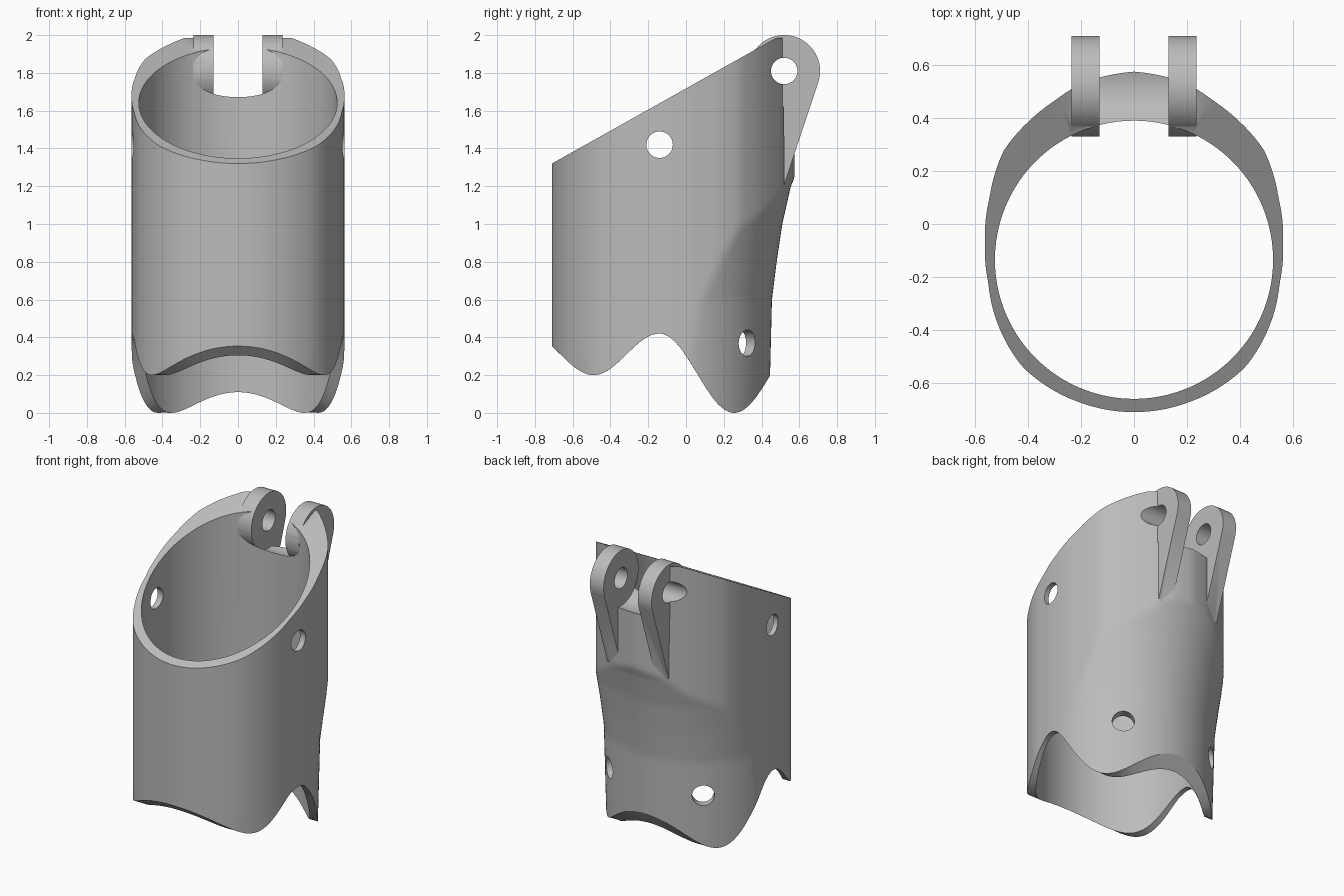
import bpy, bmesh, math
from mathutils import Matrix, Vector

if "Cube" in bpy.data.objects:
    bpy.data.objects.remove(bpy.data.objects["Cube"])

grey = bpy.data.materials.new("plain_grey")
grey.use_nodes = True
colour = (0.5, 0.5, 0.5, 1)
grey.diffuse_color = colour
grey.node_tree.nodes["Principled BSDF"].inputs["Base Color"].default_value = colour

BORE_Y, BORE_R = -0.135, 0.525
PIN_Y, PIN_Z, LUG_R, HOLE_R = 0.52, 1.81, 0.19, 0.07


def make_object(name, bm):
    bmesh.ops.recalc_face_normals(bm, faces=bm.faces)
    mesh = bpy.data.meshes.new(name)
    bm.to_mesh(mesh)
    bm.free()
    mesh.materials.append(grey)
    obj = bpy.data.objects.new(name, mesh)
    bpy.context.collection.objects.link(obj)
    return obj


def lerp_table(table, v):
    for (a, p), (b, q) in zip(table, table[1:]):
        if v <= b:
            return p + (q - p) * max(0, (v - a) / (b - a))
    return table[-1][1]


# Half of the outer cross-section, front to back, as radius by angle
section = [(0, -.71), (.2, -.675), (.42, -.54), (.505, -.4), (.55, -.22), (.5625, -.07),
           (.545, .1), (.49, .28), (.4, .385), (.3, .465), (.235, .51), (.13, .553), (0, .575)]
radius_table = [(math.atan2(x, BORE_Y - y), math.hypot(x, y - BORE_Y)) for x, y in section]
# Back taper: position of the back wall by height
back_table = [(0, .44), (.4, .45), (.6, .455), (.8, .48), (1, .51), (1.2, .555), (1.3, .6), (1.4, .8)]
# Scalloped lower edge: crests and troughs by depth
scallop = [(-.84, .42), (-.49, .2), (-.14, .42), (.255, 0), (.65, .42)]


def lower_edge(y):
    for (a, p), (b, q) in zip(scallop, scallop[1:]):
        if y <= b:
            return p + (q - p) * (0.5 - 0.5 * math.cos(math.pi * (y - a) / (b - a)))


def upper_edge(y):
    return min(1.32 + 0.56 * (y + 0.71), 1.985)


def outer_radius(angle, z):
    return min(lerp_table(radius_table, abs(angle)), lerp_table(back_table, z) - BORE_Y)


def shell(columns=144, rows=64):
    bm = bmesh.new()
    loops = []
    for i in range(columns):
        a = math.pi * (2 * i / columns - 1)
        dx, dy = math.sin(a), -math.cos(a)
        low = 0.2
        for _ in range(8):
            low = lower_edge(BORE_Y + dy * outer_radius(a, low))
        high = upper_edge(BORE_Y + dy * outer_radius(a, 2))
        points = []
        for j in range(rows + 1):
            z = low + (high - low) * j / rows
            r = outer_radius(a, z)
            points.append((dx * r, BORE_Y + dy * r, z))
        y = BORE_Y + dy * BORE_R
        points += [(dx * BORE_R, y, upper_edge(y)), (dx * BORE_R, y, lower_edge(y))]
        loops.append([bm.verts.new(p) for p in points])
    for i, loop in enumerate(loops):
        after = loops[(i + 1) % columns]
        for j in range(len(loop)):
            k = (j + 1) % len(loop)
            bm.faces.new((loop[j], after[j], after[k], loop[k]))
    return make_object("tapered_sleeve", bm)


def cylinder(name, centre, axis, radius, length, sides=48):
    bm = bmesh.new()
    turn = Vector(axis).to_track_quat('Z', 'Y').to_matrix().to_4x4()
    bmesh.ops.create_cone(bm, cap_ends=True, segments=sides, radius1=radius, radius2=radius,
                          depth=length, matrix=Matrix.Translation(centre) @ turn)
    return make_object(name, bm)


def lug(name, x0, x1):
    # Round eye with a rib running down to a point
    tip = 0.6
    start = -math.asin(LUG_R / tip)
    steps = 56
    outline = [(PIN_Y, PIN_Z - tip)]
    for i in range(steps + 1):
        a = start + (1.5 * math.pi - start) * i / steps
        outline.append((PIN_Y + LUG_R * math.cos(a), PIN_Z + LUG_R * math.sin(a)))
    outline[-1] = (PIN_Y - 0.004, outline[-1][1])
    bm = bmesh.new()
    face = bm.faces.new([bm.verts.new((x0, y, z)) for y, z in outline])
    out = bmesh.ops.extrude_face_region(bm, geom=[face])
    moved = [v for v in out["geom"] if isinstance(v, bmesh.types.BMVert)]
    bmesh.ops.translate(bm, verts=moved, vec=(x1 - x0, 0, 0))
    return make_object(name, bm)


def combine(target, tool, operation):
    mod = target.modifiers.new(operation.lower(), 'BOOLEAN')
    mod.operation, mod.solver, mod.object = operation, 'EXACT', tool
    bpy.context.view_layer.objects.active = target
    bpy.ops.object.modifier_apply(modifier=mod.name)
    bpy.data.objects.remove(tool)


sleeve = shell()

# Rounded slot between the lugs, then the two lugs
combine(sleeve, cylinder("slot_cutter", (0, PIN_Y, PIN_Z), (1, 0, 0), LUG_R, 0.27, 96), 'DIFFERENCE')
for side, name in ((1, "left_lug"), (-1, "right_lug")):
    combine(sleeve, lug(name, side * 0.13, side * 0.235), 'UNION')

# Pin hole, side holes and the two angled lower back holes
combine(sleeve, cylinder("pin_cutter", (0, PIN_Y, PIN_Z), (1, 0, 0), HOLE_R, 2), 'DIFFERENCE')
combine(sleeve, cylinder("side_cutter", (0, -0.14, 1.42), (1, 0, 0), HOLE_R, 2), 'DIFFERENCE')
for side in (1, -1):
    a = math.radians(38)
    axis = Vector((side * math.sin(a), math.cos(a), 0))
    centre = Vector((0, BORE_Y, 0.37)) + axis * 0.56
    combine(sleeve, cylinder("back_cutter", centre, axis, HOLE_R, 0.4), 'DIFFERENCE')

bpy.ops.object.select_all(action='DESELECT')
sleeve.select_set(True)
bpy.context.view_layer.objects.active = sleeve
bpy.ops.object.shade_smooth_by_angle(angle=math.radians(30))
